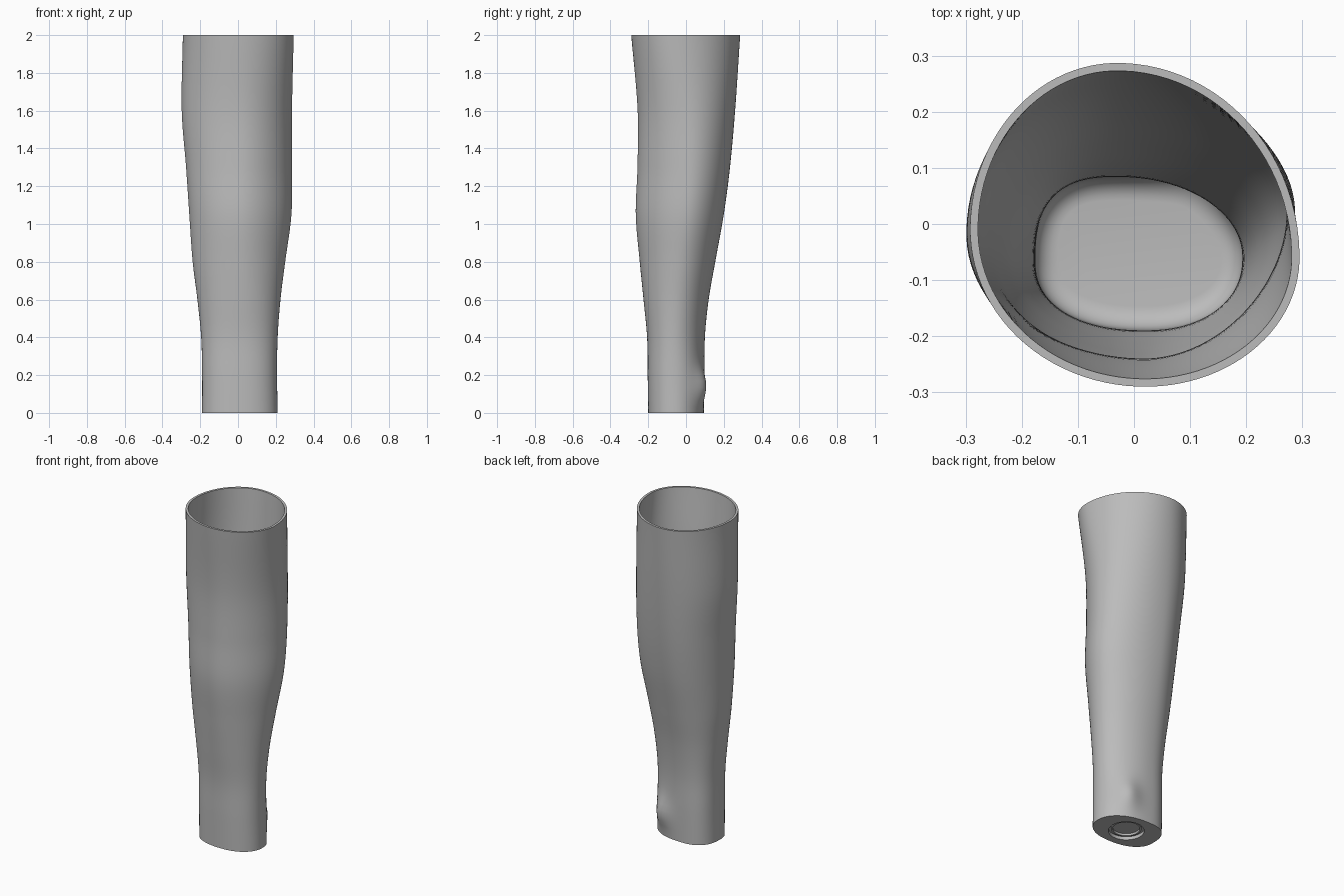
import bpy, bmesh, math
from math import cos, sin, pi, exp
from mathutils import Vector

if "Cube" in bpy.data.objects:
    bpy.data.objects.remove(bpy.data.objects["Cube"])

SEGMENTS = 96
WALL = 0.014
FLOOR = 0.05

# Extents of the outer surface at a few heights
HEIGHTS = [0, .2, .4, .6, .8, 1.05, 1.3, 1.6, 2]
LEFT = [.21, .207, .21, .225, .25, .283, .287, .286, .295]
RIGHT = [-.19, -.19, -.195, -.215, -.24, -.258, -.275, -.298, -.292]
BACK = [.095, .098, .1, .12, .155, .2, .233, .26, .287]
FRONT = [-.2, -.203, -.206, -.225, -.245, -.266, -.257, -.256, -.29]
LEFT_Y = [-.06, -.06, -.06, -.05, -.03, 0, .02, .01, -.06]
RIGHT_Y = [-.065, -.065, -.065, -.06, -.055, -.045, -.035, -.02, -.01]
# Squareness of the four quadrants
BACK_LEFT = [2.1, 2.1, 2, 2, 2, 2, 2, 2, 2]
BACK_RIGHT = [2.6, 2.6, 2.5, 2.3, 2.1, 2, 2, 2, 2]
FRONT_RIGHT = [2.3, 2.3, 2.2, 2.1, 2, 2, 2, 2, 2]
FRONT_LEFT = [2.2, 2.2, 2.1, 2, 1.9, 1.85, 1.85, 1.9, 2]


def sample(values, z):
    """Smooth cubic interpolation of a channel at height z."""
    last = len(HEIGHTS) - 1
    i = max(k for k in range(last) if HEIGHTS[k] <= z)

    def slope(k):
        a, b = max(k - 1, 0), min(k + 1, last)
        return (values[b] - values[a]) / (HEIGHTS[b] - HEIGHTS[a])

    h = HEIGHTS[i + 1] - HEIGHTS[i]
    t = (z - HEIGHTS[i]) / h
    s = t * t * (3 - 2 * t)
    return (values[i] * (1 - s) + values[i + 1] * s
            + h * t * (1 - t) * ((1 - t) * slope(i) - t * slope(i + 1)))


def section(z, inset=0.0):
    """Cross-section of four superelliptic quadrants, optionally inset."""
    points = []
    for k in range(SEGMENTS):
        a = 2 * pi * (k + 0.5) / SEGMENTS
        c, s = cos(a), sin(a)
        mid_x = -.03 if s > 0 else .02
        mid_y = sample(LEFT_Y if c > 0 else RIGHT_Y, z)
        reach_x = abs(sample(LEFT if c > 0 else RIGHT, z) - mid_x)
        reach_y = abs(sample(BACK if s > 0 else FRONT, z) - mid_y)
        if s > 0:
            power = sample(BACK_LEFT if c > 0 else BACK_RIGHT, z)
        else:
            power = sample(FRONT_LEFT if c > 0 else FRONT_RIGHT, z)
        x = mid_x + math.copysign(abs(c) ** (2 / power), c) * reach_x
        y = mid_y + math.copysign(abs(s) ** (2 / power), s) * reach_y
        # Wrist bone bump
        bump = .032 * exp(-((x - .1) / .065) ** 2 - ((y - .07) / .08) ** 2 - ((z - .14) / .085) ** 2)
        points.append(Vector((x + .45 * bump, y + .9 * bump, z)))
    if not inset:
        return points
    result = []
    for k, p in enumerate(points):
        along = points[(k + 1) % SEGMENTS] - points[k - 1]
        result.append(p + Vector((-along.y, along.x, 0)).normalized() * inset)
    return result


def circle(radius, z):
    return [Vector((.01 + radius * cos(2 * pi * (k + 0.5) / SEGMENTS),
                    -.055 + radius * sin(2 * pi * (k + 0.5) / SEGMENTS), z))
            for k in range(SEGMENTS)]


def build_loft(name, loops, material):
    """Bridge consecutive loops and cap both ends."""
    bm = bmesh.new()
    rings = [[bm.verts.new(p) for p in loop] for loop in loops]
    for low, high in zip(rings, rings[1:]):
        for k in range(SEGMENTS):
            n = (k + 1) % SEGMENTS
            bm.faces.new((low[k], low[n], high[n], high[k]))
    bm.faces.new(rings[0][::-1])
    bm.faces.new(rings[-1])
    bmesh.ops.recalc_face_normals(bm, faces=bm.faces)
    mesh = bpy.data.meshes.new(name)
    bm.to_mesh(mesh)
    bm.free()
    mesh.materials.append(material)
    obj = bpy.data.objects.new(name, mesh)
    bpy.context.collection.objects.link(obj)
    bpy.ops.object.select_all(action='DESELECT')
    obj.select_set(True)
    bpy.context.view_layer.objects.active = obj
    bpy.ops.object.shade_smooth_by_angle(angle=math.radians(35))
    return obj


grey = bpy.data.materials.new("shell_grey")
grey.use_nodes = True
COLOUR = (.5, .5, .5, 1)
grey.diffuse_color = COLOUR
grey.node_tree.nodes["Principled BSDF"].inputs["Base Color"].default_value = COLOUR

# Stepped round socket in the underside
loops = [circle(.075, .025), circle(.075, .012), circle(.085, .012),
         circle(.085, .02), circle(.1, .02), circle(.1, 0)]
# Outer wall, up to the open rim
STEPS = 60
loops += [section(2 * i / STEPS) for i in range(STEPS + 1)]
# Inner wall, back down to the floor
FILLET = .04
top = FLOOR + FILLET
loops += [section(2 + (top - 2) * i / STEPS, WALL) for i in range(STEPS + 1)]
# Rounded floor edge
for i in range(1, 7):
    a = pi / 2 * i / 6
    loops.append(section(top - FILLET * sin(a), WALL + FILLET * (1 - cos(a))))

build_loft("forearm_shell", loops, grey)
